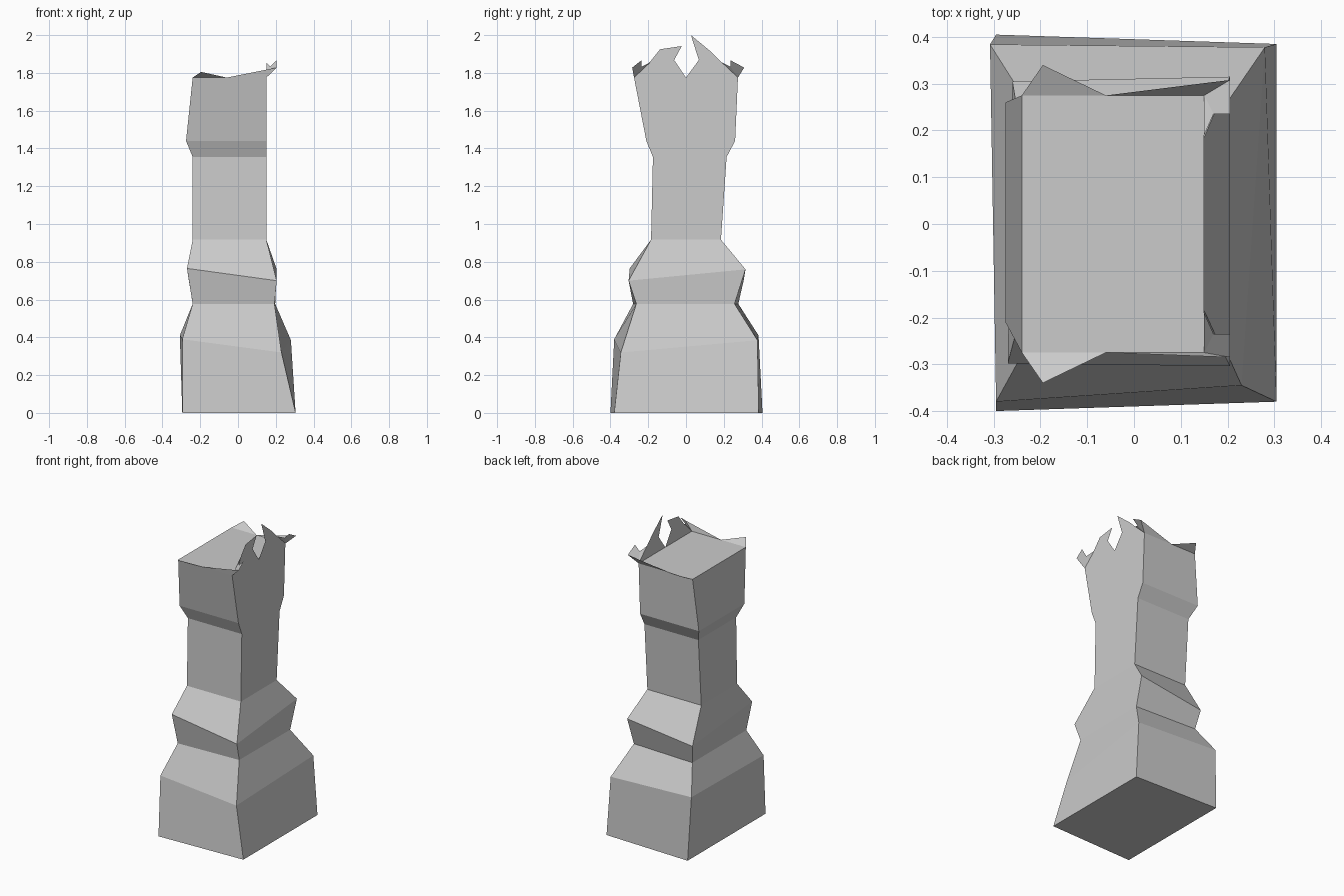
import bpy

if "Cube" in bpy.data.objects:
    bpy.data.objects.remove(bpy.data.objects["Cube"])


def make_object(name, verts, faces):
    mesh = bpy.data.meshes.new(name)
    mesh.from_pydata(verts, [], faces)
    mesh.update()
    obj = bpy.data.objects.new(name, mesh)
    bpy.context.collection.objects.link(obj)
    return obj


def box_ring(x0, x1, y0, y1, z):
    return [(x0, y0, z), (x1, y0, z), (x1, y1, z), (x0, y1, z)]


def loft(name, rings):
    """Join four-cornered rings with side walls and close both ends."""
    verts = [v for ring in rings for v in ring]
    faces = [(3, 2, 1, 0)]
    for r in range(len(rings) - 1):
        a = r * 4
        for i in range(4):
            j = (i + 1) % 4
            faces.append((a + i, a + j, a + 4 + j, a + 4 + i))
    t = len(verts) - 4
    faces.append((t, t + 1, t + 2, t + 3))
    return make_object(name, verts, faces)


# Shared joints between the parts; base and collar have slightly skewed corners
foot = [(-.295, -.40, 0), (.305, -.38, 0), (.305, .385, 0), (-.295, .405, 0)]
shoulder = [(-.295, -.38, .39), (.23, -.345, .32), (.28, .378, .385), (-.308, .384, .41)]
waist = [(-.24, -.28, .577), (.193, -.263, .577), (.197, .257, .577), (-.24, .277, .577)]
collar = [(-.27, -.298, .765), (.205, -.304, .70), (.205, .315, .76), (-.26, .305, .70)]

# Column from the floor to the flat top
loft("column", [
    foot, shoulder, waist, collar,
    box_ring(-.24, .15, -.185, .185, .917),
    box_ring(-.24, .15, -.175, .215, 1.355),
    box_ring(-.275, .15, -.21, .26, 1.44),
    box_ring(-.24, .15, -.275, .275, 1.775),
])

# Thin crown sheet with two spikes standing on the right edge
outline = [(-.275, 1.775), (0, 1.775), (-.063, 1.868), (-.022, 1.942),
           (-.137, 1.925), (-.185, 1.865)]
outline_back = [(0, 1.775), (.275, 1.775), (.19, 1.855), (.135, 1.91),
                (.026, 2.0), (.068, 1.868)]
for name, pts in (("crown_spike_front", outline), ("crown_spike_back", outline_back)):
    make_object(name, [(.15, y, z) for y, z in pts], [tuple(range(len(pts)))])

# Small outward flaps along the front and back edges and at the right corners
for label, s in (("front", -1), ("back", 1)):
    lip = .285 if s < 0 else .308
    make_object("edge_flap_" + label,
                [(-.24, s * .275, 1.775), (-.195, s * .34, 1.805), (-.06, s * .275, 1.775),
                 (.205, s * lip, 1.828), (.15, s * .275, 1.775)],
                [(0, 1, 2), (2, 3, 4)])
    make_object("corner_flap_" + label,
                [(.15, s * .275, 1.775), (.205, s * lip, 1.828), (.205, s * .235, 1.867),
                 (.17, s * .235, 1.833), (.15, s * .19, 1.855)],
                [(0, 1, 2, 3), (0, 3, 4)])
